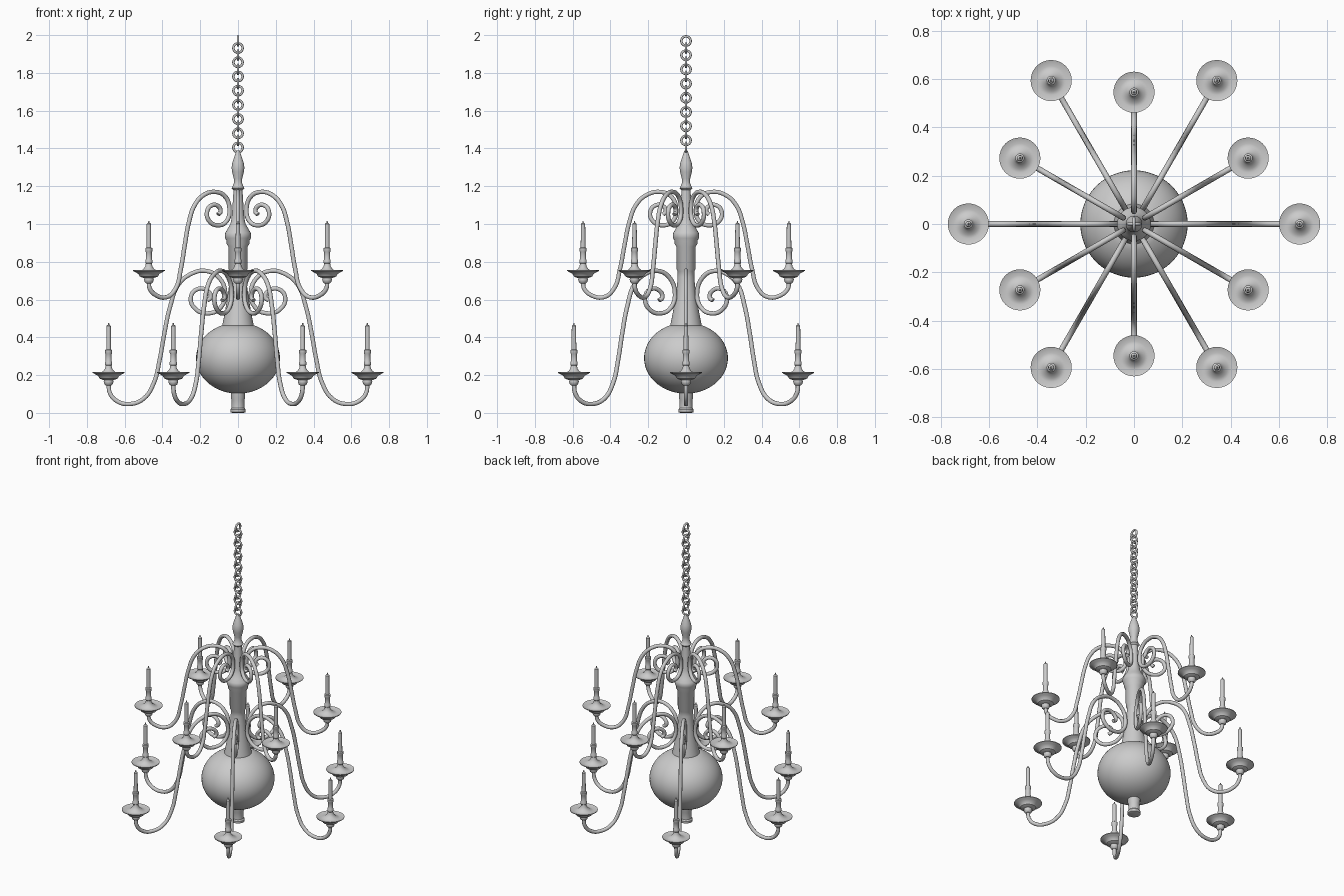
import bpy, math

if "Cube" in bpy.data.objects:
    bpy.data.objects.remove(bpy.data.objects["Cube"])


def link(name, mesh, loc=(0, 0, 0), rot=(0, 0, 0)):
    obj = bpy.data.objects.new(name, mesh)
    obj.location, obj.rotation_euler = loc, rot
    bpy.context.collection.objects.link(obj)
    return obj


def smooth(obj, angle=35):
    bpy.ops.object.select_all(action='DESELECT')
    obj.select_set(True)
    bpy.context.view_layer.objects.active = obj
    bpy.ops.object.shade_smooth_by_angle(angle=math.radians(angle))


def lathe(name, profile, seg):
    """Revolve (radius, z) points, bottom to top, and cap both ends."""
    verts = [(r * math.cos(2 * math.pi * i / seg), r * math.sin(2 * math.pi * i / seg), z)
             for r, z in profile for i in range(seg)]
    faces = [(k * seg + i, k * seg + (i + 1) % seg, (k + 1) * seg + (i + 1) % seg, (k + 1) * seg + i)
             for k in range(len(profile) - 1) for i in range(seg)]
    faces.append(tuple(reversed(range(seg))))
    faces.append(tuple(range((len(profile) - 1) * seg, len(profile) * seg)))
    mesh = bpy.data.meshes.new(name)
    mesh.from_pydata(verts, [], faces)
    return mesh


def tube(name, points, radius):
    """Round rod swept along smooth (radius, z) points in the xz plane."""
    cu = bpy.data.curves.new(name, 'CURVE')
    cu.dimensions = '3D'
    cu.bevel_depth, cu.bevel_resolution, cu.resolution_u = radius, 3, 6
    cu.use_fill_caps = True
    sp = cu.splines.new('BEZIER')
    sp.bezier_points.add(len(points) - 1)
    for bp, (r, z) in zip(sp.bezier_points, points):
        bp.co = (r, 0, z)
        bp.handle_left_type = bp.handle_right_type = 'AUTO'
    obj = link(name, cu)
    bpy.ops.object.select_all(action='DESELECT')
    obj.select_set(True)
    bpy.context.view_layer.objects.active = obj
    bpy.ops.object.convert(target='MESH')
    return bpy.context.view_layer.objects.active


# Central turned body: bottom finial, large globe, tapered baluster stem
body = [(0.03, 0), (0.04, 0.004), (0.041, 0.018), (0.035, 0.026), (0.034, 0.07), (0.038, 0.08), (0.038, 0.103)]
for i in range(25):
    a = math.radians(-80 + i * (147 / 24))
    body.append((0.222 * math.cos(a), 0.29 + 0.188 * math.sin(a)))
body += [(0.083, 0.463), (0.07, 0.53), (0.058, 0.60), (0.048, 0.67), (0.044, 0.72), (0.044, 0.75),
         (0.050, 0.76), (0.051, 0.88), (0.060, 0.895), (0.060, 0.91), (0.068, 0.925), (0.070, 0.945),
         (0.066, 0.955), (0.055, 0.975), (0.040, 1.0), (0.034, 1.03), (0.030, 1.08), (0.026, 1.14),
         (0.024, 1.18), (0.034, 1.19), (0.028, 1.20), (0.021, 1.22), (0.022, 1.24), (0.031, 1.275),
         (0.034, 1.30), (0.030, 1.325), (0.020, 1.355), (0.013, 1.375), (0.009, 1.388)]
smooth(link("central_stem_and_globe", lathe("central_stem_and_globe", body, 48)))

# Hanging chain of alternating round links
for i in range(16):
    bpy.ops.mesh.primitive_torus_add(major_radius=0.0245, minor_radius=0.0065, major_segments=24,
                                     minor_segments=8, location=(0, 0, 1.969 - i * 0.0376),
                                     rotation=(math.pi / 2, 0, math.pi / 2 if i % 2 == 0 else 0))
    bpy.context.object.name = f"chain_link_{i + 1}"
    smooth(bpy.context.object, 60)

# Drip pan with candle socket and candle, z relative to the pan rim
holder_profile = [(0.014, -0.065), (0.022, -0.058), (0.026, -0.045), (0.024, -0.036), (0.034, -0.034),
                  (0.048, -0.028), (0.056, -0.014), (0.070, -0.006), (0.085, 0.002), (0.085, 0.006),
                  (0.060, -0.003), (0.045, 0.001), (0.028, 0.012), (0.019, 0.025), (0.016, 0.04),
                  (0.019, 0.044), (0.019, 0.058), (0.016, 0.064), (0.016, 0.102), (0.019, 0.107),
                  (0.019, 0.122), (0.0125, 0.126), (0.0115, 0.25), (0.008, 0.254), (0.004, 0.256),
                  (0.003, 0.266)]
holder = lathe("candle_holder", holder_profile, 32)

# Scrolled arms, from the pan inward to the end of the curl
lower_path = [(0.685, 0.16), (0.678, 0.105), (0.64, 0.062), (0.575, 0.047), (0.50, 0.075), (0.445, 0.16),
              (0.415, 0.28), (0.39, 0.42), (0.36, 0.56), (0.315, 0.68), (0.25, 0.735), (0.175, 0.752),
              (0.105, 0.72), (0.068, 0.64), (0.09, 0.56), (0.155, 0.527), (0.225, 0.55), (0.25, 0.61),
              (0.215, 0.655), (0.16, 0.645), (0.145, 0.61), (0.165, 0.595)]
upper_path = [(0.545, 0.70), (0.54, 0.66), (0.505, 0.625), (0.435, 0.613), (0.38, 0.66), (0.35, 0.76),
              (0.325, 0.89), (0.30, 1.01), (0.265, 1.10), (0.21, 1.153), (0.14, 1.17), (0.078, 1.145),
              (0.052, 1.08), (0.07, 1.015), (0.122, 0.993), (0.175, 1.015), (0.19, 1.06), (0.165, 1.097),
              (0.122, 1.095), (0.107, 1.065), (0.122, 1.05)]

for tier, path, radius, rim, start in (("lower", lower_path, 0.685, 0.21, 0),
                                       ("upper", upper_path, 0.545, 0.75, 30)):
    arm = tube(f"{tier}_arm_1", path, 0.0118)
    smooth(arm, 60)
    for i in range(6):
        a = math.radians(start + 60 * i)
        if i == 0:
            arm.rotation_euler.z = a
        else:
            link(f"{tier}_arm_{i + 1}", arm.data, rot=(0, 0, a))
        h = link(f"{tier}_candle_holder_{i + 1}", holder,
                 (radius * math.cos(a), radius * math.sin(a), rim))
        if tier == "lower" and i == 0:
            smooth(h)
